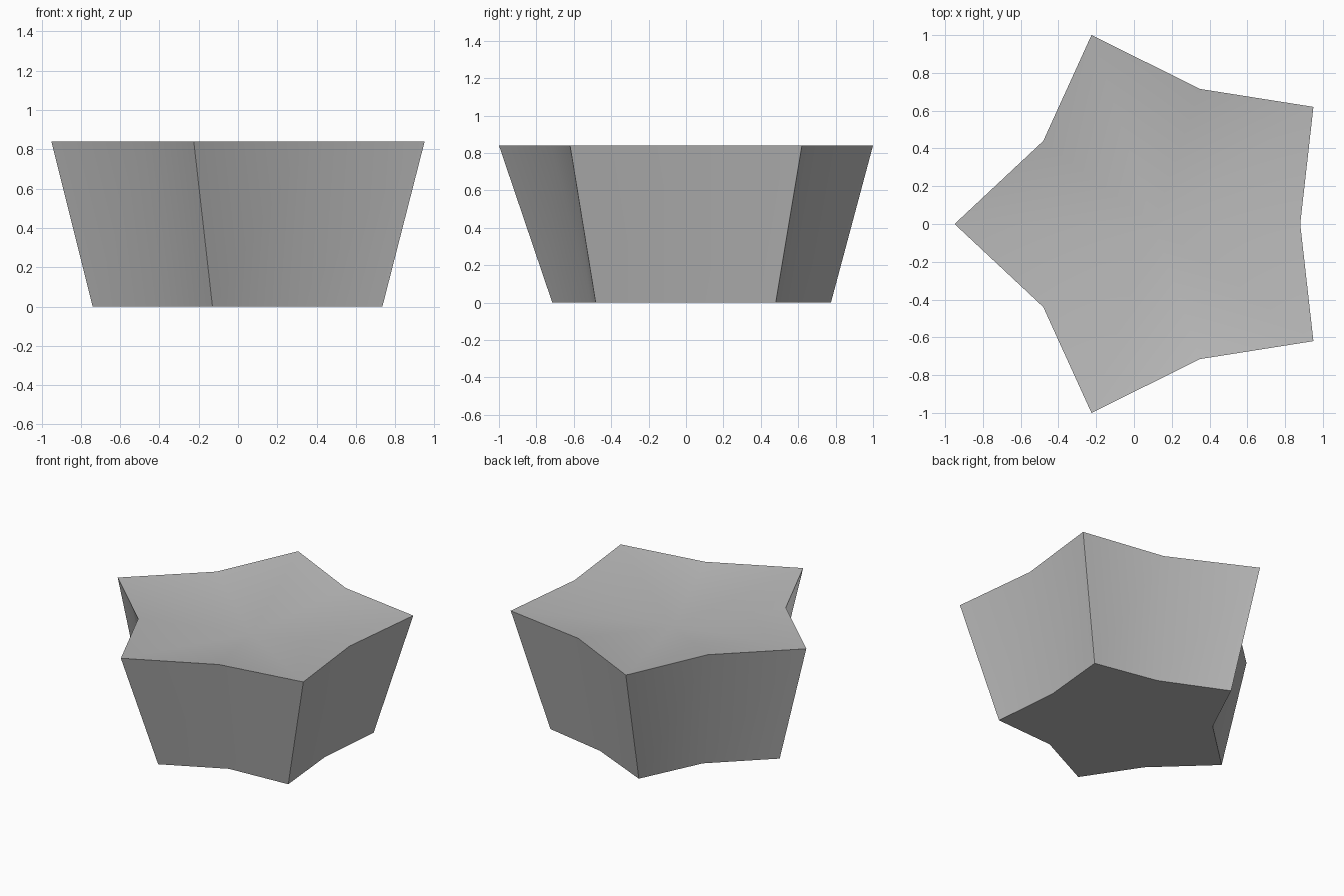
import bpy, bmesh

if "Cube" in bpy.data.objects:
    bpy.data.objects.remove(bpy.data.objects["Cube"])

# Star outlines, counter-clockwise, alternating inner corner and tip
RIM = [(0.88, 0), (0.95, 0.62), (0.35, 0.715), (-0.225, 1.0), (-0.48, 0.44),
       (-0.95, 0), (-0.48, -0.44), (-0.225, -1.0), (0.35, -0.715), (0.95, -0.62)]
BASE = [(0.69, 0), (0.735, 0.48), (0.28, 0.57), (-0.17, 0.775), (-0.375, 0.345),
        (-0.74, 0), (-0.375, -0.345), (-0.13, -0.715), (0.285, -0.51), (0.735, -0.483)]
HEIGHT, DIP = 0.84, 0.12

grey = bpy.data.materials.new("plain grey")
grey.diffuse_color = (0.5, 0.5, 0.5, 1)
grey.use_nodes = True
grey.node_tree.nodes["Principled BSDF"].inputs["Base Color"].default_value = grey.diffuse_color

bm = bmesh.new()
base = [bm.verts.new((x, y, 0)) for x, y in BASE]
rim = [bm.verts.new((x, y, HEIGHT)) for x, y in RIM]
centre = bm.verts.new((0.104, 0, HEIGHT - DIP))

# Flat underside
bm.faces.new(base[::-1])
# Tapered walls and the shallow dished top
for i in range(10):
    j = (i + 1) % 10
    bm.faces.new((base[i], base[j], rim[j], rim[i]))
    bm.faces.new((rim[i], rim[j], centre))

mesh = bpy.data.meshes.new("star_block")
bm.to_mesh(mesh)
bm.free()
mesh.materials.append(grey)
star = bpy.data.objects.new("star_block", mesh)
bpy.context.collection.objects.link(star)

# Smooth dish and inner corners, sharp rim and tips
bpy.context.view_layer.objects.active = star
star.select_set(True)
bpy.ops.object.shade_smooth_by_angle(angle=0.52)
